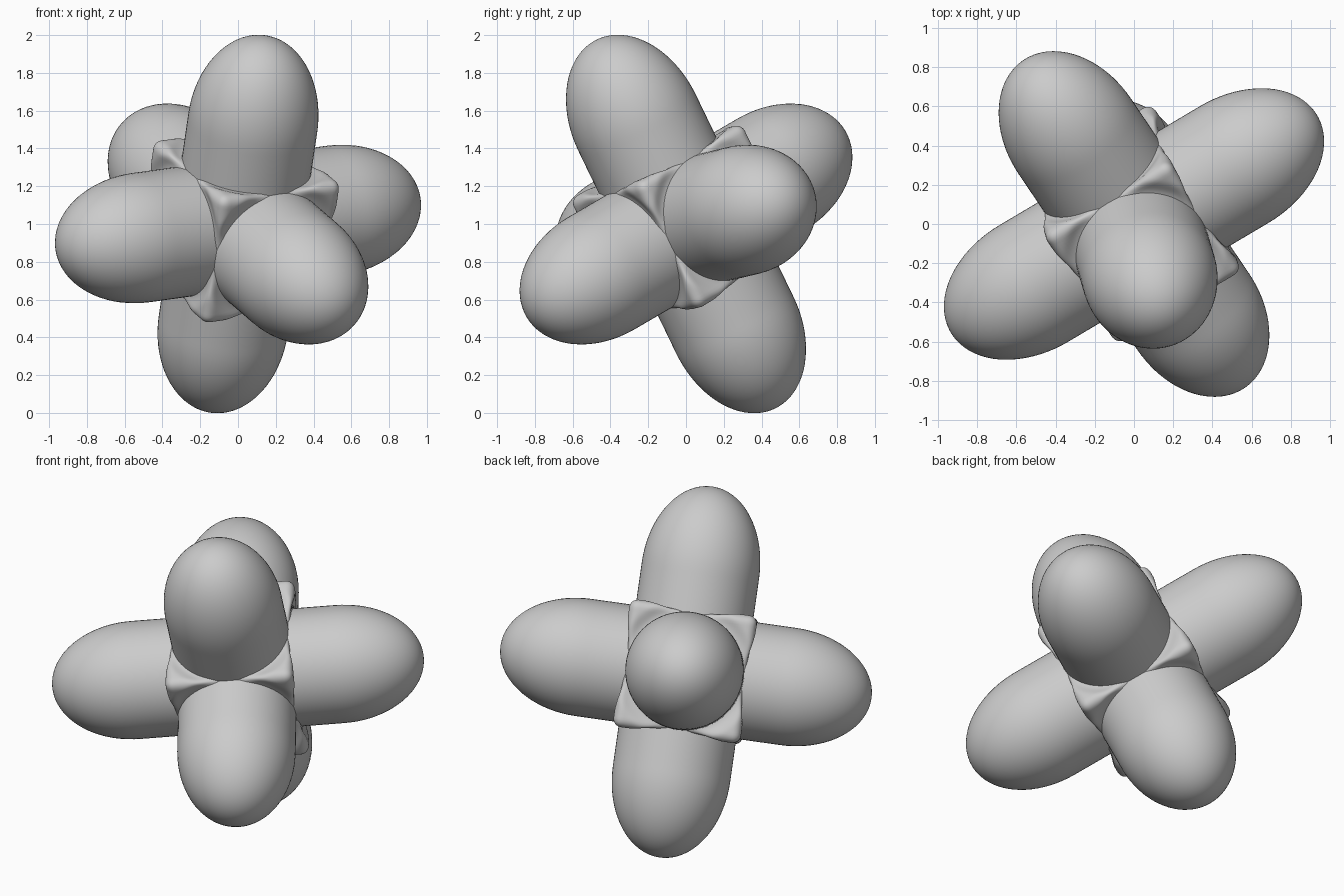
import bpy, bmesh
from mathutils import Vector, Matrix

if "Cube" in bpy.data.objects:
    bpy.data.objects.remove(bpy.data.objects["Cube"])

CENTRE = Vector((0, 0, 1))
HALF, ROUND = 0.375, 0.05      # hub half size and edge rounding
RAD, DOME, START = 0.345, 0.492, 0.6   # lobe radius, dome length, dome start

# Tilted orthogonal axes of the model
A = Vector((0.13, -0.43, 0.89)).normalized()
B = Vector((0.85, 0.51, 0.11))
B = (B - A * B.dot(A)).normalized()
C = B.cross(A)
if C.y > 0:
    C.negate()


def finish(bm, name):
    bmesh.ops.recalc_face_normals(bm, faces=bm.faces)
    mesh = bpy.data.meshes.new(name)
    bm.to_mesh(mesh)
    bm.free()
    for p in mesh.polygons:
        p.use_smooth = True
    ob = bpy.data.objects.new(name, mesh)
    bpy.context.collection.objects.link(ob)
    return ob


def hub():
    # Rounded cube whose faces dip softly around each lobe
    bm = bmesh.new()
    bmesh.ops.create_cube(bm, size=2 * HALF)
    bmesh.ops.subdivide_edges(bm, edges=bm.edges[:], cuts=47, use_grid_fill=True)
    inner = HALF - ROUND
    for v in bm.verts:
        q = Vector([max(-inner, min(inner, c)) for c in v.co])
        p = q + (v.co - q).normalized() * ROUND
        dip = Vector((0, 0, 0))
        for i in range(3):
            if abs(p[i]) > inner:
                rho = (p.length_squared - p[i] ** 2) ** 0.5
                t = max(0, min(1, (0.43 - rho) / 0.08))
                s = 0.022 * t * t * (3 - 2 * t)
                dip[i] = -s if p[i] > 0 else s
        p += dip
        v.co = CENTRE + B * p.x + C * p.y + A * p.z
    finish(bm, "hub")


def lobe(name, axis):
    # Straight barrel with a long elliptical dome
    bm = bmesh.new()
    bmesh.ops.create_uvsphere(bm, u_segments=64, v_segments=40, radius=1)
    rot = axis.to_track_quat('Z', 'Y').to_matrix()
    for v in bm.verts:
        x, y, z = v.co
        if z >= -1e-5:
            p = Vector((x * RAD, y * RAD, START + DOME * z))
        else:
            r = (x * x + y * y) ** 0.5
            k = RAD / r if r > 1e-4 else 0
            p = Vector((x * k, y * k, START + 0.35 * z))
        v.co = CENTRE + rot @ p
    finish(bm, name)


hub()
for label, axis in (("upper", A), ("side", B), ("front", C)):
    lobe(label + "_lobe", axis)
    lobe(label + "_lobe_opposite", -axis)
